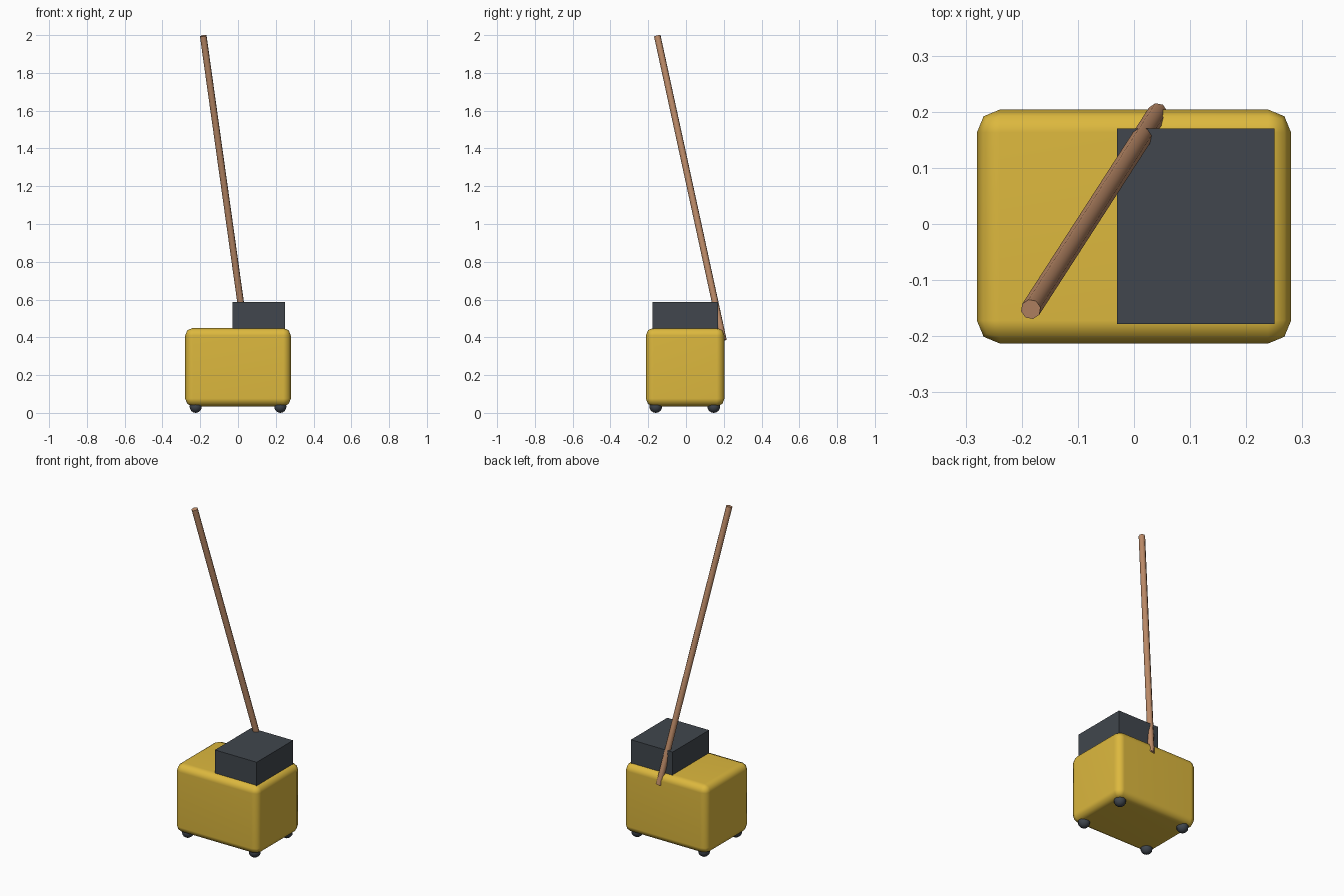
import bpy
import math
from mathutils import Vector

cube = bpy.data.objects.get("Cube")
if cube:
    bpy.data.objects.remove(cube, do_unlink=True)


def make_material(name, rgb):
    mat = bpy.data.materials.new(name)
    mat.use_nodes = True
    colour = (*rgb, 1)
    mat.diffuse_color = colour
    mat.node_tree.nodes["Principled BSDF"].inputs["Base Color"].default_value = colour
    return mat


yellow = make_material("yellow", (0.72, 0.48, 0.048))
charcoal = make_material("charcoal", (0.052, 0.062, 0.075))
wood = make_material("wood", (0.51, 0.26, 0.14))


def finish(name, mat):
    obj = bpy.context.object
    obj.name = name
    obj.data.materials.append(mat)
    return obj


def add_box(name, low, high, mat):
    low, high = Vector(low), Vector(high)
    bpy.ops.mesh.primitive_cube_add(size=1, location=(low + high) / 2)
    obj = finish(name, mat)
    obj.scale = high - low
    bpy.ops.object.transform_apply(location=False, rotation=False, scale=True)
    return obj


# Rounded main body
body = add_box("body", (-0.28, -0.213, 0.035), (0.28, 0.204, 0.45), yellow)
bevel = body.modifiers.new("rounded_edges", 'BEVEL')
bevel.width = 0.041
bevel.segments = 2
bpy.ops.object.shade_smooth()
normals = body.modifiers.new("even_shading", 'WEIGHTED_NORMAL')
normals.keep_sharp = True

# Square-edged block on top
add_box("top_block", (-0.03, -0.178, 0.43), (0.25, 0.17, 0.588), charcoal)

# Leaning pole, fixed to the back of the body
bottom, top = Vector((0.042, 0.198, 0.384)), Vector((-0.184, -0.152, 1.996))
axis = top - bottom
bpy.ops.mesh.primitive_cylinder_add(
    vertices=8, radius=0.018, depth=axis.length, location=(bottom + top) / 2,
    rotation=axis.to_track_quat('Z', 'Y').to_euler())
finish("pole", wood)
bpy.ops.object.shade_smooth_by_angle(angle=math.radians(50))

# Ball feet at the four corners
for side, x in (("right", -0.224), ("left", 0.224)):
    for end, y in (("front", -0.16), ("back", 0.147)):
        bpy.ops.mesh.primitive_uv_sphere_add(
            segments=10, ring_count=8, radius=0.034, location=(x, y, 0.034))
        finish(f"{end}_{side}_foot", charcoal)
        bpy.ops.object.shade_smooth()
